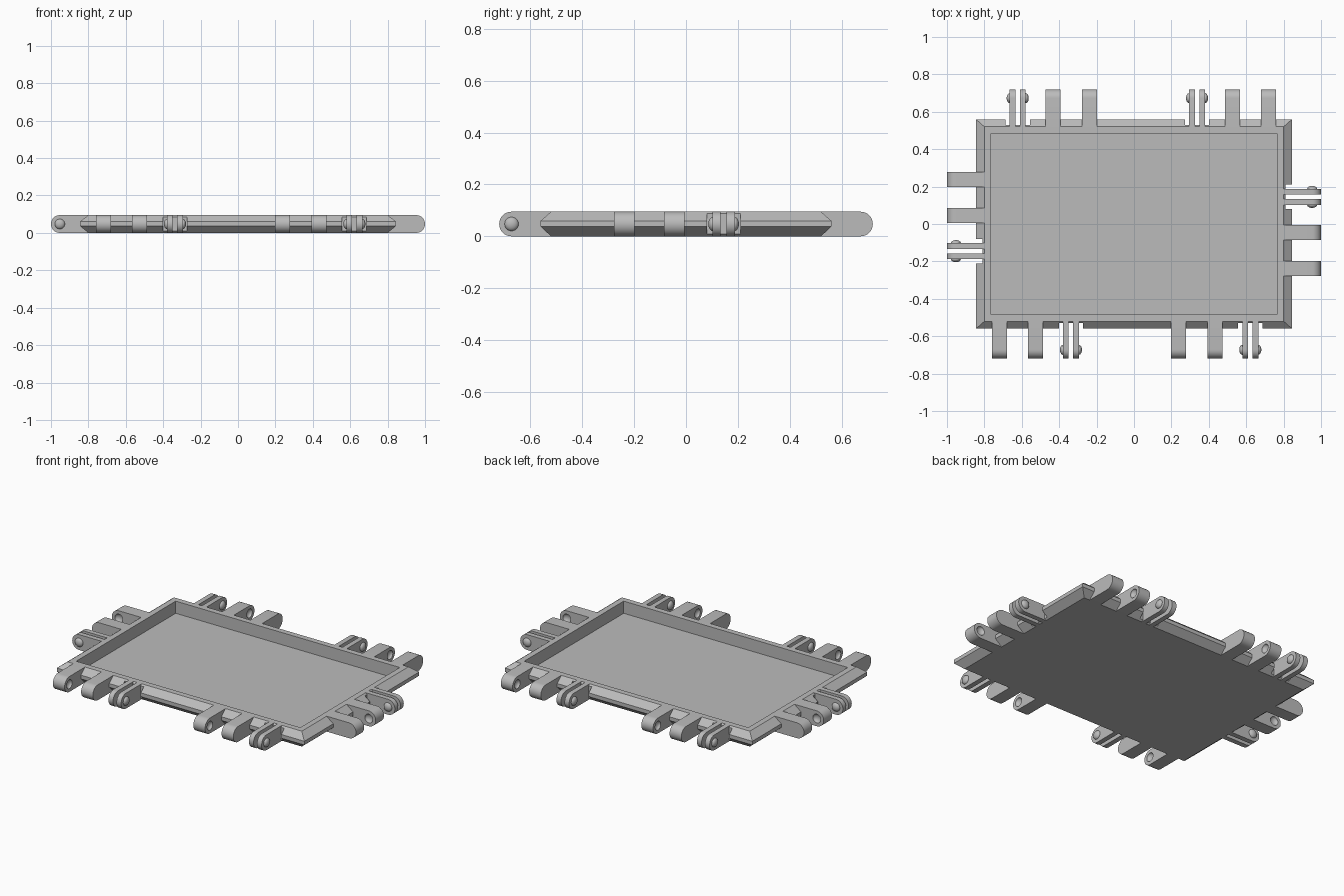
import bpy, bmesh, math
from mathutils import Matrix, Vector

cube = bpy.data.objects.get("Cube")
if cube:
    bpy.data.objects.remove(cube, do_unlink=True)

grey = bpy.data.materials.new("plain grey")
grey.use_nodes = True
grey.diffuse_color = (0.5, 0.5, 0.5, 1)
grey.node_tree.nodes["Principled BSDF"].inputs["Base Color"].default_value = (0.5, 0.5, 0.5, 1)

H = 0.095          # overall thickness
R = H / 2          # rounded lug end
PIN = (0.017, 0.027, 0.027)   # radii of snap domes and dimples


def finish(name, bm):
    bmesh.ops.recalc_face_normals(bm, faces=bm.faces)
    mesh = bpy.data.meshes.new(name)
    bm.to_mesh(mesh)
    bm.free()
    mesh.materials.append(grey)
    obj = bpy.data.objects.new(name, mesh)
    bpy.context.collection.objects.link(obj)
    return obj


def activate(obj):
    bpy.ops.object.select_all(action='DESELECT')
    obj.select_set(True)
    bpy.context.view_layer.objects.active = obj


def subtract(obj, cutter):
    cutter.hide_render = True
    mod = obj.modifiers.new("cut", 'BOOLEAN')
    mod.operation = 'DIFFERENCE'
    mod.solver = 'EXACT'
    mod.object = cutter
    activate(obj)
    bpy.ops.object.modifier_apply(modifier=mod.name)
    bpy.data.objects.remove(cutter, do_unlink=True)


def add_finger(bm, rot, u, width, start, end):
    """Slab with a half-round end, pointing outward along local y."""
    pts = [(start, H), (start, 0)]
    for i in range(17):
        a = -math.pi / 2 + math.pi * i / 16
        pts.append((end - R + R * math.cos(a), R + R * math.sin(a)))
    face = bm.faces.new([bm.verts.new(rot @ Vector((u - width / 2, y, z))) for y, z in pts])
    ext = bmesh.ops.extrude_face_region(bm, geom=[face])
    moved = [v for v in ext["geom"] if isinstance(v, bmesh.types.BMVert)]
    bmesh.ops.translate(bm, verts=moved, vec=rot @ Vector((width, 0, 0)))


def add_dome(bm, rot, u, y):
    matrix = rot @ Matrix.Translation((u, y, R)) @ Matrix.Diagonal((*PIN, 1))
    matrix = matrix @ Matrix.Rotation(math.pi / 2, 4, 'Y')
    bmesh.ops.create_uvsphere(bm, u_segments=24, v_segments=12, radius=1, matrix=matrix)


# Tray: nested rectangles from the underside, round the rim, down to the floor
bm = bmesh.new()
rings = []
for x, y, z in [(0.80, 0.52, 0), (0.845, 0.56, 0.037), (0.845, 0.56, 0.06),
                (0.80, 0.52, H), (0.765, 0.485, H), (0.765, 0.485, 0.02)]:
    rings.append([bm.verts.new((sx * x, sy * y, z))
                  for sx, sy in ((-1, -1), (1, -1), (1, 1), (-1, 1))])
for low, high in zip(rings, rings[1:]):
    for i in range(4):
        j = (i + 1) % 4
        bm.faces.new((low[i], low[j], high[j], high[i]))
bm.faces.new(rings[0])
bm.faces.new(rings[-1])
tray = finish("tray", bm)

# Hinge groups: one split clip and two dimpled lugs, repeated on all sides
lugs, clips, domes = bmesh.new(), bmesh.new(), bmesh.new()
dimples, notches = bmesh.new(), bmesh.new()
sides = [(0, 0.52, 0.72, (-0.622, 0.337)), (-90, 0.80, 1.0, (-0.145,))]
for angle, wall, end, places in sides:
    for turn in (0, 180):
        rot = Matrix.Rotation(math.radians(angle + turn), 4, 'Z')
        for clip in places:
            for s in (-1, 1):
                add_finger(clips, rot, clip + s * 0.0275, 0.031, wall - 0.02, end)
                add_dome(domes, rot, clip + s * 0.042, end - R)
            for offset, inner in ((0.19, 1), (0.383, -1)):
                add_finger(lugs, rot, clip + offset, 0.08, wall - 0.02, end)
                add_dome(dimples, rot, clip + offset + inner * 0.04, end - R)
            # clearance in the bevelled rim around the clip
            box = rot @ Matrix.Translation((clip, wall + 0.06, R)) @ Matrix.Diagonal((0.13, 0.1, 0.2, 1))
            bmesh.ops.create_cube(notches, size=1, matrix=box)

subtract(tray, finish("notch_cutter", notches))
lug_obj = finish("hinge_lugs", lugs)
subtract(lug_obj, finish("dimple_cutter", dimples))

# Smooth the rounded parts, keep their edges crisp
for obj in (lug_obj, finish("clip_fingers", clips), finish("snap_domes", domes)):
    activate(obj)
    bpy.ops.object.shade_smooth_by_angle(angle=math.radians(30))
